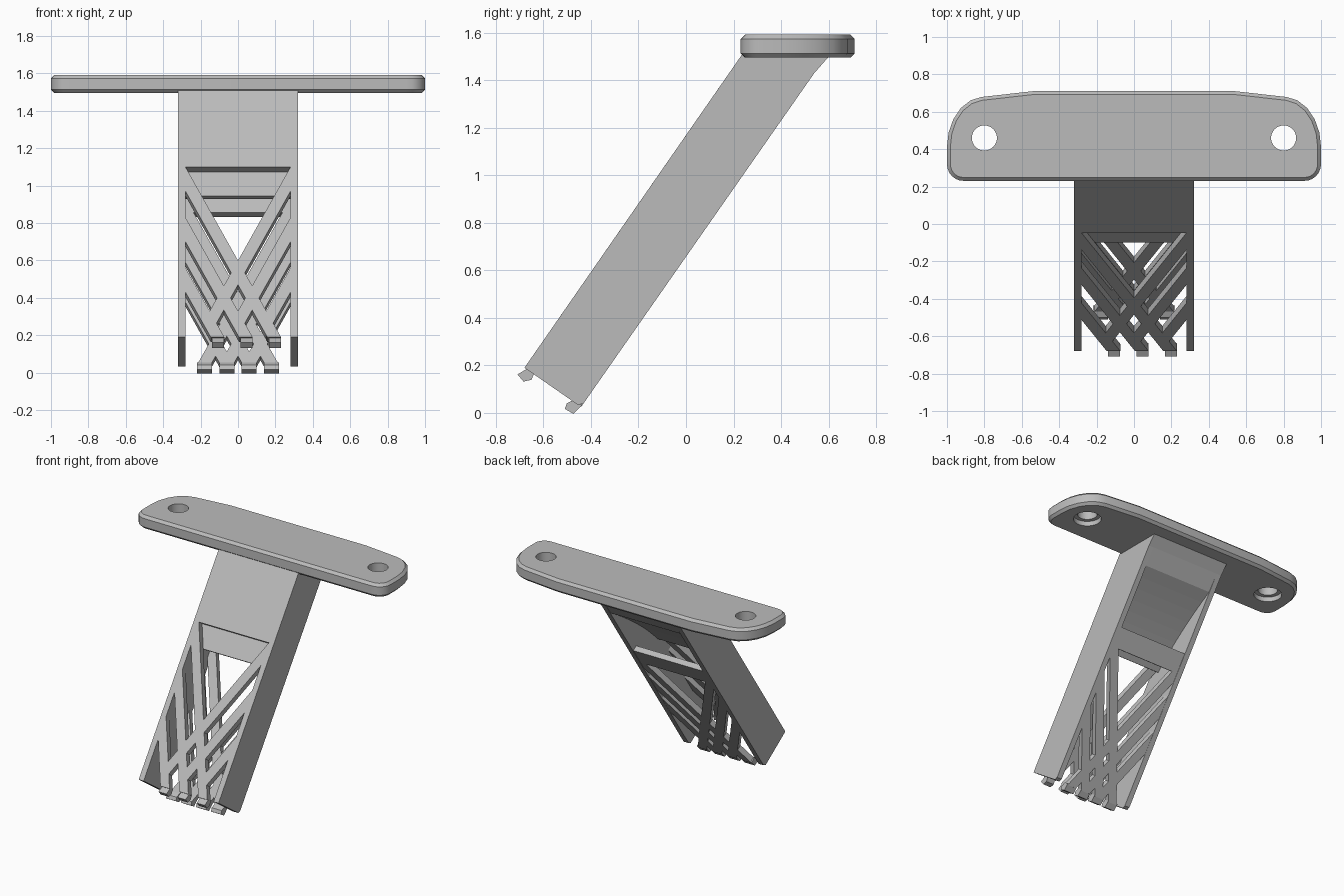
import bpy
import bmesh
import math
from mathutils import Vector

cube = bpy.data.objects.get("Cube")
if cube:
    bpy.data.objects.remove(cube, do_unlink=True)

grey = bpy.data.materials.new("light_grey")
grey.use_nodes = True
colour = (0.5, 0.5, 0.5, 1)
grey.diffuse_color = colour
grey.node_tree.nodes["Principled BSDF"].inputs["Base Color"].default_value = colour

# Leg frame: u runs up the leg, w runs from its front face to its back face
UP = Vector((0, 0.5705, 0.8213))
IN = Vector((0, 0.8213, -0.5705))
FOOT = Vector((0, -0.68, 0.19))
INNER, OUTER, DEPTH, SKIN = 0.28, 0.32, 0.29, 0.046
SLOPE, HALF = 2.17, 0.079


def leg(x, u, w):
    return FOOT + UP * u + IN * w + Vector((x, 0, 0))


def prism(name, points, push, bevel=0):
    """Extrude a flat outline along a vector, with optional chamfered rims."""
    bm = bmesh.new()
    base = bm.faces.new([bm.verts.new(p) for p in points])
    out = bmesh.ops.extrude_face_region(bm, geom=[base], use_keep_orig=True)
    top = [g for g in out["geom"] if isinstance(g, bmesh.types.BMVert)]
    bmesh.ops.translate(bm, verts=top, vec=push)
    bmesh.ops.recalc_face_normals(bm, faces=bm.faces)
    if bevel:
        direction = Vector(push).normalized()
        rims = [e for e in bm.edges
                if abs((e.verts[0].co - e.verts[1].co).dot(direction)) < 1e-5]
        bmesh.ops.bevel(bm, geom=rims, offset=bevel, segments=1,
                        profile=0.5, affect='EDGES')
    mesh = bpy.data.meshes.new(name)
    bm.to_mesh(mesh)
    bm.free()
    mesh.materials.append(grey)
    obj = bpy.data.objects.new(name, mesh)
    bpy.context.collection.objects.link(obj)
    return obj


def above_foot(poly):
    """Cut an (x, u) outline off at the foot of the leg."""
    kept = []
    for (x1, u1), (x2, u2) in zip(poly, poly[1:] + poly[:1]):
        if u1 >= 0:
            kept.append((x1, u1))
        if (u1 >= 0) != (u2 >= 0):
            kept.append((x1 + (x2 - x1) * u1 / (u1 - u2), 0))
    return kept


def strip(name, mid, slope, x1, x2, w, thick):
    """Diagonal lattice strip whose centre line crosses x = 0 at u = mid."""
    outline = [(x, mid + slope * x + side * HALF)
               for x, side in ((x1, -1), (x2, -1), (x2, 1), (x1, 1))]
    prism(name, [leg(x, u, w) for x, u in above_foot(outline)], IN * thick)


# Head plate
right = [(0.90, 0.23)]
for a in range(-75, 1, 15):
    t = math.radians(a)
    right.append((0.91 + 0.09 * math.cos(t), 0.32 + 0.09 * math.sin(t)))
for a in range(0, 86, 17):
    t = math.radians(a)
    right.append((0.80 + 0.20 * math.cos(t), 0.41 + 0.27 * math.sin(t)))
right.append((0.54, 0.71))
outline = right + [(-x, y) for x, y in reversed(right)]
plate = prism("head_plate", [(x, y, 1.495) for x, y in outline], (0, 0, 0.097), 0.018)

# Screw holes, wider underneath
for x in (-0.8, 0.8):
    for radius, low, high in ((0.067, 1.4, 1.7), (0.095, 1.4, 1.53)):
        ring = [(x + radius * math.cos(k * math.tau / 40),
                 0.46 + radius * math.sin(k * math.tau / 40), low) for k in range(40)]
        cutter = prism("hole_cutter", ring, (0, 0, high - low))
        cutter.hide_render = True
        mod = plate.modifiers.new("hole", 'BOOLEAN')
        mod.operation = 'DIFFERENCE'
        mod.solver = 'EXACT'
        mod.object = cutter
        bpy.context.view_layer.objects.active = plate
        bpy.ops.object.modifier_apply(modifier=mod.name)
        bpy.data.objects.remove(cutter, do_unlink=True)
bpy.ops.object.select_all(action='DESELECT')
plate.select_set(True)
bpy.context.view_layer.objects.active = plate
bpy.ops.object.shade_smooth_by_angle(angle=math.radians(25))

# Side walls of the hollow leg
leg_top = [Vector((0, 0.237, 1.51)), Vector((0, 0.61, 1.51)), Vector((0, 0.54, 1.43))]
wall = [leg(0, 0, 0)] + leg_top + [leg(0, 0.02, DEPTH), leg(0, 0, 0.275)]
for name, x in (("left_wall", INNER), ("right_wall", -OUTER)):
    prism(name, [p + Vector((x, 0, 0)) for p in wall], (OUTER - INNER, 0, 0))

# Solid upper leg with a curved pocket floor at the back
start, bend, end = Vector((1.58, DEPTH)), Vector((1.25, 0.13)), Vector((0.95, 0.072))
core = [leg(0, 1.108, 0)] + leg_top
for k in range(9):
    t = k / 8
    p = start * (1 - t) ** 2 + bend * (2 * t * (1 - t)) + end * t * t
    core.append(leg(0, p.x, p.y))
core += [leg(0, 0.95, SKIN), leg(0, 1.108, SKIN)]
prism("upper_leg", [p + Vector((-INNER, 0, 0)) for p in core], (2 * INNER, 0, 0))

# Cross bar at the back
bar = [(0.985, DEPTH - 0.04), (1.13, DEPTH - 0.04), (1.13, DEPTH), (0.985, DEPTH)]
prism("back_bar", [leg(-INNER, u, w) for u, w in bar], (2 * INNER, 0, 0))

# Front lattice: full strips one way, shorter strips joining them the other way
for i, mid in enumerate((0.42, 0.091, -0.237)):
    strip("front_strip_down", mid, -SLOPE, -INNER, 0.28, 0, SKIN)
    strip("front_strip_up", mid, SLOPE, -0.15 + 0.15 * i, INNER, 0, SKIN)

# Back lattice, mirrored
for mid in (0.39, 0.13, -0.13):
    for slope in (-SLOPE, SLOPE):
        strip("back_strip", mid, slope, -INNER, INNER, DEPTH - 0.04, 0.04)

# Hooks at the foot
front_hook = [(0, 0.01), (-0.04, -0.008), (-0.05, 0.03), (-0.025, 0.053), (0.01, SKIN)]
back_hook = [(0.01, 0.25), (-0.02, 0.232), (-0.045, 0.238), (-0.042, 0.28), (0.01, DEPTH)]
for name, hook, width, places in (
        ("front_hook", front_hook, 0.064, (-0.108, 0.045, 0.198)),
        ("back_hook", back_hook, 0.08, (-0.18, -0.06, 0.06, 0.18))):
    for x in places:
        prism(name, [leg(x - width / 2, u, w) for u, w in hook], (width, 0, 0))
